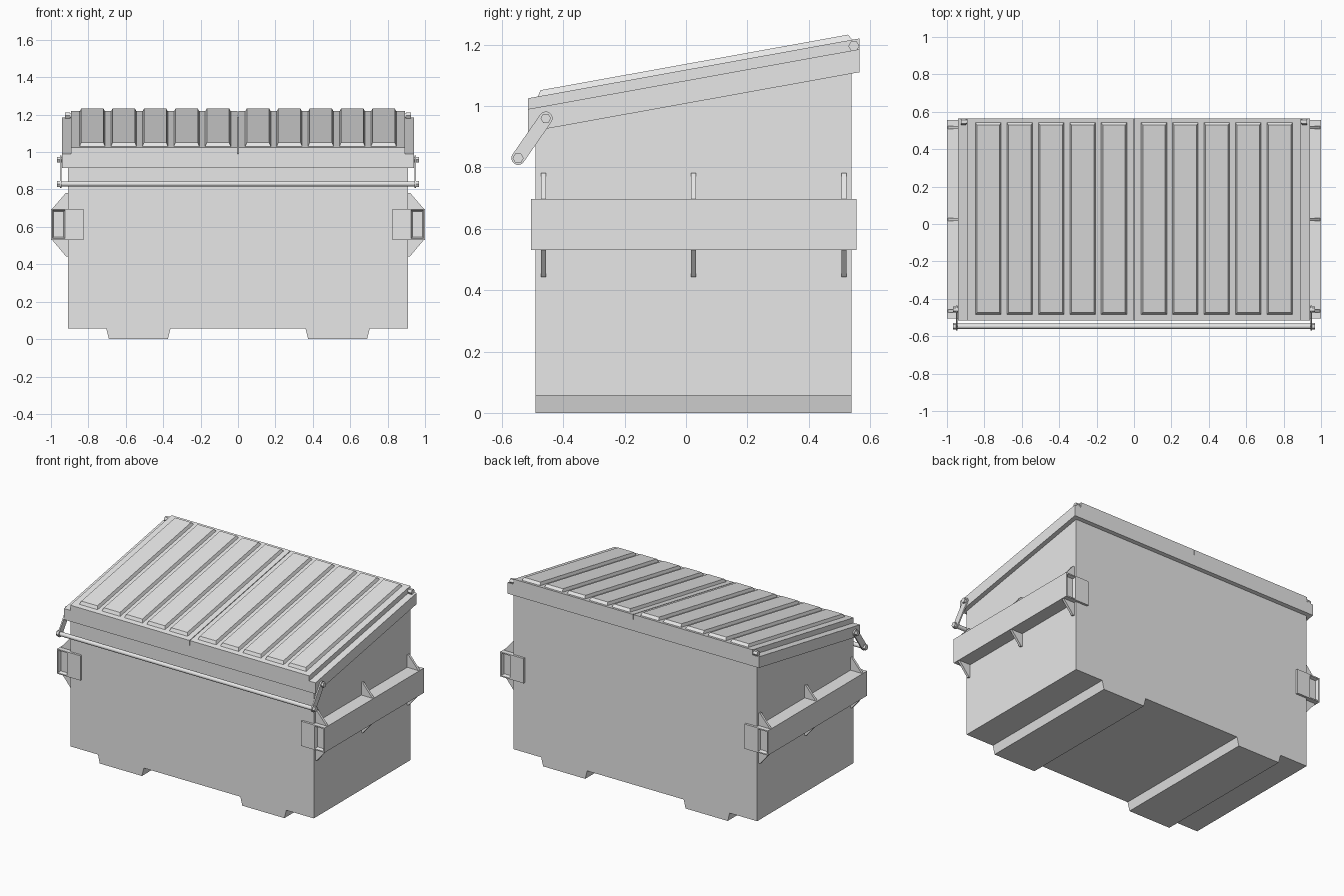
import bpy
import bmesh
import math
from mathutils import Vector

if "Cube" in bpy.data.objects:
    bpy.data.objects.remove(bpy.data.objects["Cube"], do_unlink=True)

grey = bpy.data.materials.new("painted_grey")
grey.use_nodes = True
grey.diffuse_color = (0.8, 0.8, 0.8, 1)
grey.node_tree.nodes["Principled BSDF"].inputs["Base Color"].default_value = (0.8, 0.8, 0.8, 1)

SLOPE = 0.1806            # pitch of the rim and lids
FRONT, BACK = -0.515, 0.565


def finish(name, bm):
    bmesh.ops.recalc_face_normals(bm, faces=bm.faces)
    mesh = bpy.data.meshes.new(name)
    bm.to_mesh(mesh)
    bm.free()
    mesh.materials.append(grey)
    obj = bpy.data.objects.new(name, mesh)
    bpy.context.collection.objects.link(obj)
    return obj


def prism(name, profile, axis, a, b):
    """Extrude a profile along x (points are y, z) or y (points are x, z)."""
    bm = bmesh.new()

    def place(p, t):
        return (t, p[0], p[1]) if axis == "x" else (p[0], t, p[1])
    ends = [[bm.verts.new(place(p, t)) for p in profile] for t in (a, b)]
    bm.faces.new(ends[0])
    bm.faces.new(ends[1])
    n = len(profile)
    for i in range(n):
        j = (i + 1) % n
        bm.faces.new((ends[0][i], ends[0][j], ends[1][j], ends[1][i]))
    return finish(name, bm)


def rod(name, x0, x1, y, z, radius, sides=12):
    ring = [(y + radius * math.cos(math.tau * i / sides),
             z + radius * math.sin(math.tau * i / sides)) for i in range(sides)]
    obj = prism(name, ring, "x", x0, x1)
    if sides > 6:
        for face in obj.data.polygons:
            face.use_smooth = len(face.vertices) == 4
    return obj


def lid_z(y):
    return 1.025 + SLOPE * (y - FRONT)


def sloped_band(low, high, y0=FRONT, y1=BACK):
    return [(y0, lid_z(y0) + low), (y1, lid_z(y1) + low),
            (y1, lid_z(y1) + high), (y0, lid_z(y0) + high)]


# Bin body with sloping top, and the overhanging rim
prism("bin_body", [(-0.49, 0.057), (0.54, 0.057), (0.54, 1.16), (-0.49, 0.975)],
      "x", -0.91, 0.91)
prism("top_rim", sloped_band(-0.11, -0.035), "x", -0.94, 0.94)

for side, label in ((1, "left"), (-1, "right")):
    # Skid under the floor
    prism(label + "_skid", [(side * x, z) for x, z in
          ((0.36, 0.06), (0.375, 0), (0.69, 0), (0.705, 0.06))], "y", -0.49, 0.54)

    # Lid half with raised, tapered ribs
    prism(label + "_lid", sloped_band(-0.035, 0), "x", side * 0.002, side * 0.893)
    for i in range(5):
        mid = side * (0.107 + 0.168 * i)
        bm = bmesh.new()
        loops = []
        for half, y0, y1, lift in ((0.07, -0.485, 0.545, -0.004),
                                   (0.06, -0.474, 0.528, 0.019)):
            loops.append([bm.verts.new((mid + sx * half, y, lid_z(y) + lift))
                          for sx, y in ((-1, y0), (1, y0), (1, y1), (-1, y1))])
        for loop in loops:
            bm.faces.new(loop)
        for k in range(4):
            m = (k + 1) % 4
            bm.faces.new((loops[0][k], loops[0][m], loops[1][m], loops[1][k]))
        finish(label + "_lid_rib", bm)

    # Fork pocket with a recessed mouth at each end
    pocket = prism(label + "_fork_pocket", [(side * x, z) for x, z in
                   ((0.825, 0.53), (1, 0.53), (1, 0.697), (0.825, 0.697))],
                   "y", -0.505, 0.555)
    bm = bmesh.new()
    bm.from_mesh(pocket.data)
    for face in [f for f in bm.faces if abs(f.normal.y) > 0.9]:
        bmesh.ops.inset_individual(bm, faces=[face], thickness=0.011)
        for v in face.verts:       # narrow the mouth to the outer tube
            if abs(v.co.x) < 0.9:
                v.co.x = side * 0.926
        bmesh.ops.inset_individual(bm, faces=[face], thickness=0.01, depth=-0.02)
    bm.to_mesh(pocket.data)
    bm.free()

    # Gusset plates above and below the pocket
    for y in (-0.465, 0.025, 0.515):
        for edge, tip in ((0.695, 0.782), (0.532, 0.443)):
            prism(label + "_gusset", [(side * x, z) for x, z in
                  ((0.905, edge), (0.995, edge), (0.92, tip), (0.905, tip))],
                  "y", y - 0.008, y + 0.008)

    # Swing arm plate with rounded ends
    pivot, end = Vector((-0.457, 0.96)), Vector((-0.547, 0.83))
    direction = end - pivot
    heading = math.atan2(direction.y, direction.x)
    outline = []
    for center, start in ((end, heading - math.pi / 2), (pivot, heading + math.pi / 2)):
        for k in range(9):
            a = start + math.pi * k / 8
            outline.append((center.x + 0.022 * math.cos(a), center.y + 0.022 * math.sin(a)))
    prism(label + "_swing_arm", outline, "x", side * 0.943, side * 0.952)
    rod(label + "_arm_pivot_bolt", side * 0.93, side * 0.967, pivot.x, pivot.y, 0.017, 6)
    rod(label + "_bar_end_nut", side * 0.952, side * 0.967, end.x, end.y, 0.018, 6)

    # Lid hinge pin at the back corner
    rod(label + "_hinge_pin", side * 0.885, side * 0.915, 0.547, 1.195, 0.012)
    rod(label + "_hinge_bolt", side * 0.897, side * 0.925, 0.547, 1.195, 0.018, 6)

# Lock bar across the front
rod("lock_bar", -0.955, 0.955, -0.547, 0.83, 0.014)
